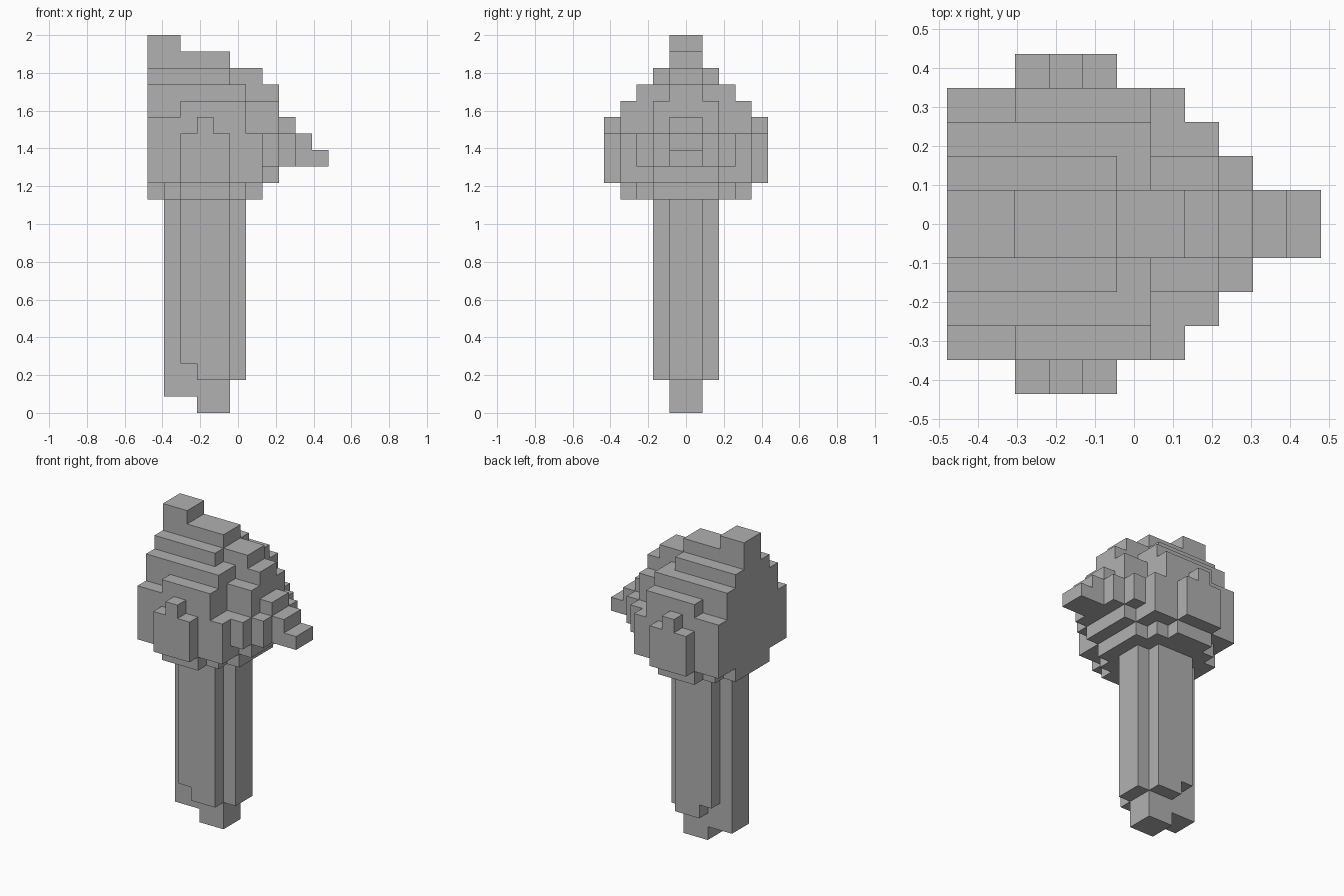
import bpy
import bmesh
from mathutils import Vector

cube = bpy.data.objects.get("Cube")
if cube:
    bpy.data.objects.remove(cube, do_unlink=True)

UNIT = 2 / 23          # edge length of one block
CENTRE_X = 5.5         # blocks from the flat back to the middle

grey = bpy.data.materials.new("stone_grey")
grey.use_nodes = True
colour = (0.44, 0.44, 0.44, 1)
grey.diffuse_color = colour
grey.node_tree.nodes["Principled BSDF"].inputs["Base Color"].default_value = colour

# Each slab: x start, x end, half width in y, z start, z end (in blocks)
PARTS = {
    "head": [
        # rounded underside
        (0, 7, 2, 13, 14), (1, 6, 3, 13, 14), (2, 5, 4, 13, 14),
        # widest band
        (0, 7, 4, 14, 17), (0, 8, 2, 14, 15), (0, 8, 3, 15, 17), (0, 9, 2, 15, 17),
        # stepped crown
        (0, 2, 4, 17, 18), (2, 6, 4, 17, 19), (0, 6, 3, 17, 20), (0, 8, 2, 17, 19),
        (0, 5, 2, 19, 21), (5, 6, 2, 19, 20), (0, 8, 1, 19, 20), (0, 7, 1, 20, 21),
    ],
    "crest": [(0, 5, 1, 21, 22), (0, 2, 1, 22, 23)],
    "beak": [(8, 9, 1, 17, 18), (9, 10, 1, 15, 17), (10, 11, 1, 15, 16)],
    "side_panels": [(2, 5, 5, 14, 17), (3, 4, 5, 17, 18)],
    "handle": [
        (2, 5, 2, 3, 13), (3, 5, 2, 2, 3), (1, 6, 1, 2, 13),
        (1, 5, 1, 1, 2), (3, 5, 1, 0, 1),
    ],
}

# Give every block to the first part that claims it
owner = {}
for name, slabs in PARTS.items():
    for x0, x1, half, z0, z1 in slabs:
        for x in range(x0, x1):
            for y in range(-half, half):
                for z in range(z0, z1):
                    owner.setdefault((x, y, z), name)


def block_faces(cell):
    """Yield the corners of each exposed side of a block, facing outward."""
    for axis in range(3):
        for side in (0, 1):
            step = list(cell)
            step[axis] += 2 * side - 1
            if tuple(step) in owner:
                continue
            u, v = (axis + 1) % 3, (axis + 2) % 3
            loop = []
            for a, b in ((0, 0), (1, 0), (1, 1), (0, 1)):
                corner = list(cell)
                corner[axis] += side
                corner[u] += a
                corner[v] += b
                loop.append(tuple(corner))
            yield loop if side else loop[::-1]


def build_part(name):
    bm = bmesh.new()
    verts = {}
    for cell, part in owner.items():
        if part != name:
            continue
        for loop in block_faces(cell):
            for c in loop:
                if c not in verts:
                    verts[c] = bm.verts.new(Vector((c[0] - CENTRE_X, c[1], c[2])) * UNIT)
            bm.faces.new([verts[c] for c in loop])
    # merge coplanar block sides into clean flat faces
    bmesh.ops.dissolve_limit(bm, angle_limit=0.01, verts=bm.verts[:], edges=bm.edges[:])
    mesh = bpy.data.meshes.new(name)
    bm.to_mesh(mesh)
    bm.free()
    mesh.materials.append(grey)
    bpy.context.scene.collection.objects.link(bpy.data.objects.new(name, mesh))


for part_name in PARTS:
    build_part(part_name)
